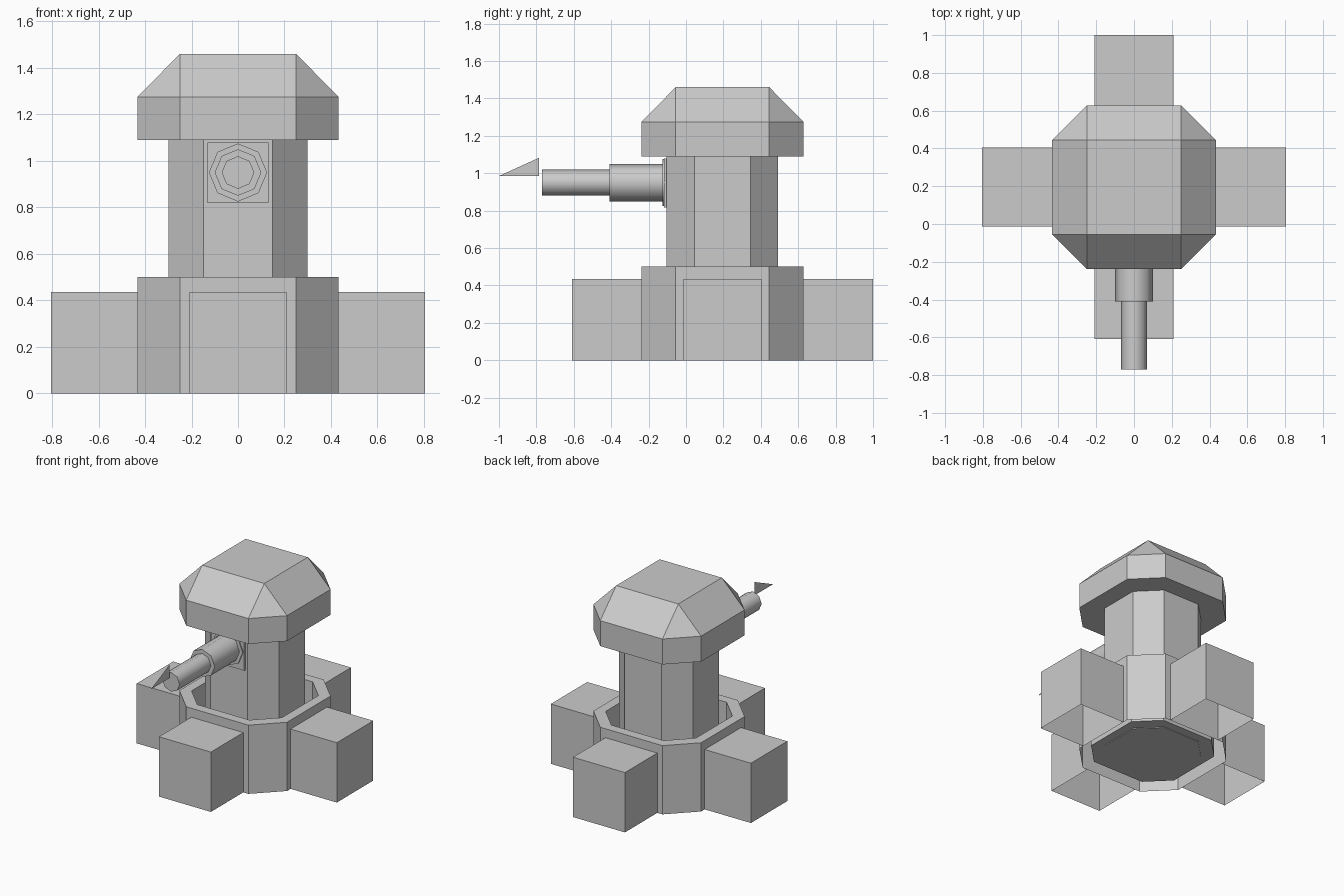
import bpy, bmesh, math
from mathutils import Matrix, Vector

if "Cube" in bpy.data.objects:
    bpy.data.objects.remove(bpy.data.objects["Cube"])

CY = 0.195  # centre of the tower in y


def finish(bm, name):
    bmesh.ops.remove_doubles(bm, verts=bm.verts, dist=1e-5)
    bmesh.ops.recalc_face_normals(bm, faces=bm.faces)
    me = bpy.data.meshes.new(name)
    bm.to_mesh(me)
    bm.free()
    ob = bpy.data.objects.new(name, me)
    bpy.context.collection.objects.link(ob)
    return ob


def octagon_stack(name, rings, cap_bottom=True):
    """Loft chamfered squares; each ring is (half width, half flat side, z)."""
    bm = bmesh.new()
    loops = []
    for a, b, z in rings:
        pts = [(b, -a), (a, -b), (a, b), (b, a), (-b, a), (-a, b), (-a, -b), (-b, -a)]
        loops.append([bm.verts.new((x, y + CY, z)) for x, y in pts])
    for lo, hi in zip(loops, loops[1:]):
        for i in range(8):
            j = (i + 1) % 8
            bm.faces.new((lo[i], lo[j], hi[j], hi[i]))
    bm.faces.new(loops[-1])
    if cap_bottom:
        bm.faces.new(loops[0][::-1])
    return finish(bm, name)


def box(name, lo, hi, turn=0, drop=()):
    """Box between two corners, turned about the tower axis, without faces facing drop."""
    bm = bmesh.new()
    lo, hi = Vector(lo), Vector(hi)
    bmesh.ops.create_cube(bm, size=1, matrix=Matrix.Translation((lo + hi) / 2)
                          @ Matrix.Diagonal((*(hi - lo), 1)))
    bm.normal_update()
    gone = [f for f in bm.faces if any(f.normal.dot(Vector(d)) > 0.9 for d in drop)]
    if gone:
        bmesh.ops.delete(bm, geom=gone, context='FACES')
    bm.transform(Matrix.Translation((0, CY, 0)) @ Matrix.Rotation(turn, 4, 'Z'))
    return finish(bm, name)


def barrel(name, r, y0, y1):
    """Eight-sided smooth tube along y."""
    bpy.ops.mesh.primitive_cylinder_add(vertices=8, radius=r, depth=y1 - y0,
                                        location=(0, (y0 + y1) / 2, 0.95),
                                        rotation=(math.pi / 2, 0, 0))
    ob = bpy.context.object
    ob.name = name
    bpy.ops.object.shade_smooth_by_angle(angle=math.radians(60))
    return ob


# Base ring: open underneath, with a sunken floor
octagon_stack("base_ring", [(0.433, 0.25, 0), (0.433, 0.25, 0.5),
                            (0.363, 0.21, 0.5), (0.363, 0.21, 0.03)], cap_bottom=False)

# Central pillar and bevelled head
octagon_stack("pillar", [(0.298, 0.149, 0.025), (0.298, 0.149, 1.09)])
octagon_stack("head", [(0.433, 0.25, 1.09), (0.433, 0.25, 1.275), (0.25, 0.25, 1.46)])

# Four foot blocks around the base, open underneath and against the base
for i, side in enumerate(("right", "back", "left", "front")):
    box("foot_" + side, (0.432, -0.209, 0), (0.805, 0.209, 0.435),
        i * math.pi / 2, drop=((0, 0, -1), (-1, 0, 0)))

# Gun mount, flange and stepped barrel
box("gun_mount", (-0.132, -0.312, 0.818), (0.132, -0.29, 1.08))
barrel("gun_flange", 0.125, -0.125, -0.105)
barrel("gun_sleeve", 0.1, -0.41, -0.12)
barrel("gun_barrel", 0.07, -0.77, -0.4)

# Flat triangular pointer ahead of the muzzle
bm = bmesh.new()
bm.faces.new([bm.verts.new(p) for p in
              ((0, -1.0, 0.985), (0, -0.785, 0.985), (0, -0.785, 1.083))])
finish(bm, "muzzle_pointer")
